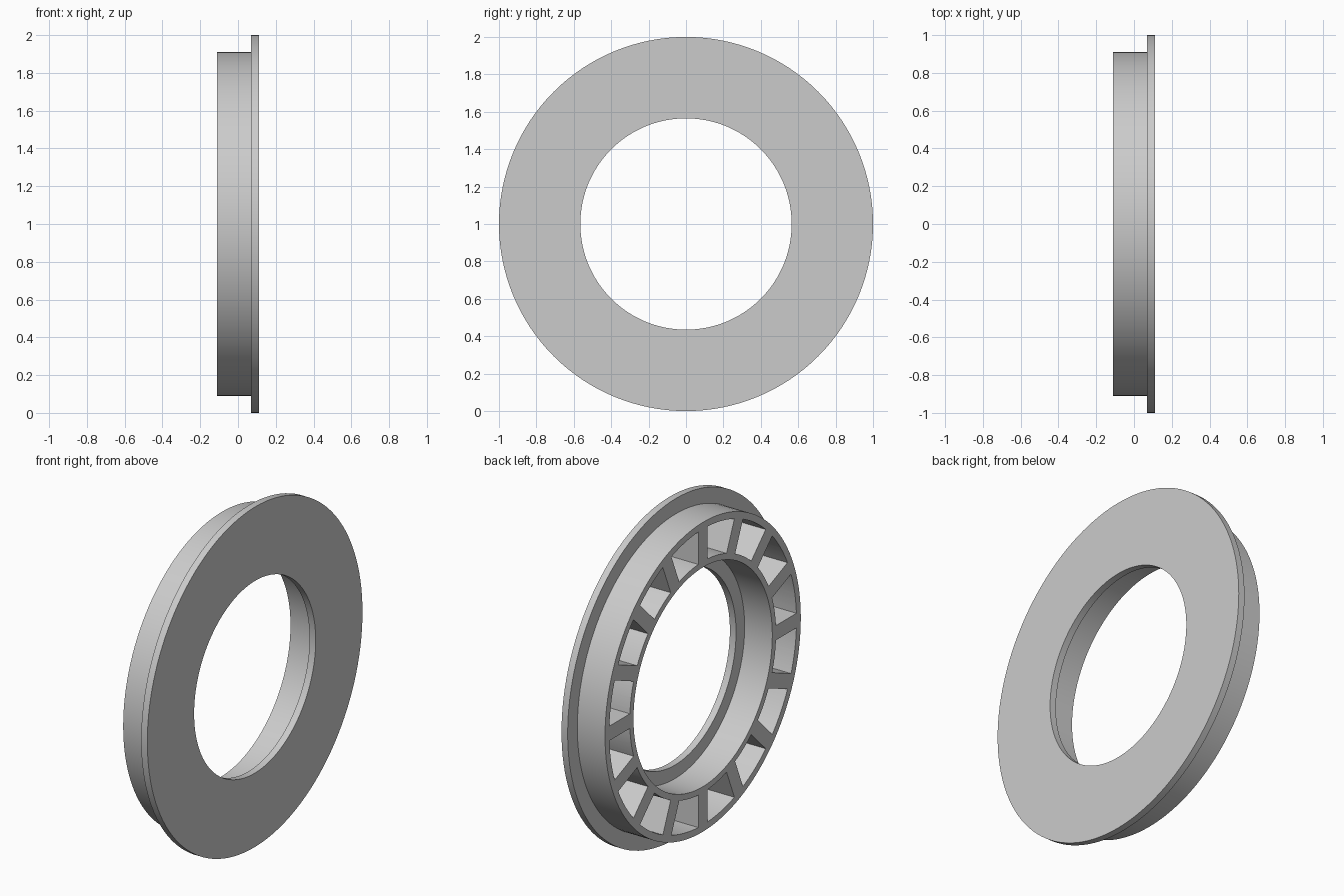
import bpy
import bmesh
from math import sin, cos, asin, pi, tau
from mathutils import Vector

cube = bpy.data.objects.get("Cube")
if cube:
    bpy.data.objects.remove(cube, do_unlink=True)

SEGMENTS = 128
POCKETS = 16
BACK, STEP, FACE = -0.11, 0.07, 0.11        # positions along the x axis
FLANGE_R, BODY_R = 1.0, 0.91
BORE_R, LIP_R = 0.645, 0.565
POCKET_OUT, POCKET_IN, HALF_RIB = 0.87, 0.68, 0.043

grey = bpy.data.materials.new("plain grey")
grey.use_nodes = True
colour = (0.6, 0.6, 0.6, 1)
grey.diffuse_color = colour
grey.node_tree.nodes["Principled BSDF"].inputs["Base Color"].default_value = colour


def polar(x, r, a):
    """Point at angle a from the top, around the ring axis."""
    return Vector((x, r * sin(a), 1 + r * cos(a)))


def make_object(name, bm):
    bmesh.ops.recalc_face_normals(bm, faces=bm.faces)
    mesh = bpy.data.meshes.new(name)
    bm.to_mesh(mesh)
    bm.free()
    mesh.materials.append(grey)
    obj = bpy.data.objects.new(name, mesh)
    bpy.context.collection.objects.link(obj)
    return obj


# Flanged ring: stepped section turned around the x axis
profile = [(BACK, BORE_R), (BACK, BODY_R), (STEP, BODY_R), (STEP, FLANGE_R),
           (FACE, FLANGE_R), (FACE, LIP_R), (STEP, LIP_R), (STEP, BORE_R)]
bm = bmesh.new()
loops = [[bm.verts.new(polar(x, r, tau * i / SEGMENTS)) for x, r in profile]
         for i in range(SEGMENTS)]
for i, loop in enumerate(loops):
    following = loops[(i + 1) % SEGMENTS]
    for j in range(len(profile)):
        k = (j + 1) % len(profile)
        bm.faces.new((loop[j], loop[k], following[k], following[j]))
ring = make_object("flanged_ring", bm)

# Pockets: arc sectors that leave parallel-sided ribs between them
bm = bmesh.new()
pitch = tau / POCKETS
steps = 8
for n in range(POCKETS):
    outline = []
    for r, order in ((POCKET_OUT, range(steps + 1)),
                     (POCKET_IN, range(steps, -1, -1))):
        margin = asin(HALF_RIB / r)
        outline += [(r, n * pitch + margin + (pitch - 2 * margin) * s / steps)
                    for s in order]
    face = bm.faces.new([bm.verts.new(polar(BACK - 0.1, r, a)) for r, a in outline])
    extruded = bmesh.ops.extrude_face_region(bm, geom=[face], use_keep_orig=True)
    moved = [v for v in extruded["geom"] if isinstance(v, bmesh.types.BMVert)]
    bmesh.ops.translate(bm, verts=moved, vec=(STEP - BACK + 0.1, 0, 0))
cutter = make_object("pocket_cutter", bm)
cutter.hide_render = True

cut = ring.modifiers.new("pockets", 'BOOLEAN')
cut.operation = 'DIFFERENCE'
cut.solver = 'EXACT'
cut.object = cutter

bpy.ops.object.select_all(action='DESELECT')
ring.select_set(True)
bpy.context.view_layer.objects.active = ring
bpy.ops.object.modifier_apply(modifier=cut.name)
bpy.data.objects.remove(cutter, do_unlink=True)
bpy.ops.object.shade_smooth_by_angle(angle=pi / 6)
